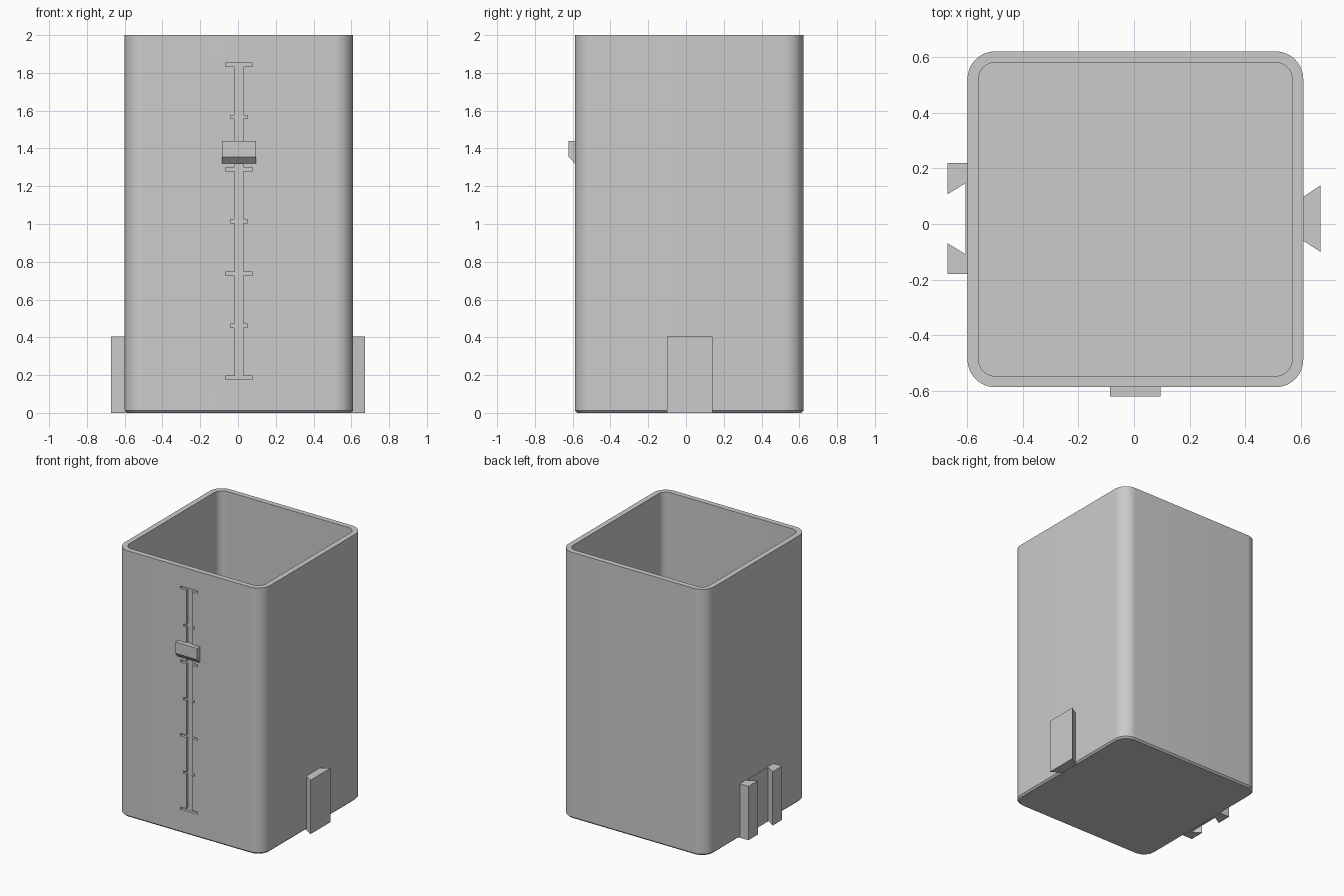
import bpy
import bmesh
from math import cos, sin, pi, radians

if "Cube" in bpy.data.objects:
    bpy.data.objects.remove(bpy.data.objects["Cube"], do_unlink=True)

grey = bpy.data.materials.new("light_grey")
grey.use_nodes = True
colour = (0.6, 0.6, 0.6, 1)
grey.diffuse_color = colour
grey.node_tree.nodes["Principled BSDF"].inputs["Base Color"].default_value = colour

CX, CY, HALF = 0.005, 0.017, 0.605      # centre and half width of the body
FRONT = CY - HALF


def make_object(name, bm):
    bmesh.ops.recalc_face_normals(bm, faces=bm.faces)
    mesh = bpy.data.meshes.new(name)
    bm.to_mesh(mesh)
    bm.free()
    mesh.materials.append(grey)
    obj = bpy.data.objects.new(name, mesh)
    bpy.context.collection.objects.link(obj)
    return obj


def prism(name, outline, to_3d, start, end):
    """Extrude a 2D outline between two depths."""
    bm = bmesh.new()
    a, b = [[bm.verts.new(to_3d(u, v, d)) for u, v in outline] for d in (start, end)]
    bm.faces.new(a)
    bm.faces.new(b)
    for i in range(len(a)):
        bm.faces.new((a[i - 1], a[i], b[i], b[i - 1]))
    return make_object(name, bm)


def rounded_square(half, radius, steps=12):
    pts = []
    for quarter, (sx, sy) in enumerate([(1, 1), (-1, 1), (-1, -1), (1, -1)]):
        for i in range(steps + 1):
            a = (quarter + i / steps) * pi / 2
            pts.append((CX + sx * (half - radius) + radius * cos(a),
                        CY + sy * (half - radius) + radius * sin(a)))
    return pts


# Open container: outer wall with a small bottom chamfer, rim, inner wall, floor
bm = bmesh.new()
sections = [(HALF - 0.012, 0.088, 0), (HALF, 0.1, 0.012), (HALF, 0.1, 2),
            (HALF - 0.04, 0.06, 2), (HALF - 0.04, 0.06, 0.04)]
rings = [[bm.verts.new((x, y, z)) for x, y in rounded_square(h, r)] for h, r, z in sections]
for low, high in zip(rings, rings[1:]):
    for i in range(len(low)):
        bm.faces.new((low[i - 1], low[i], high[i], high[i - 1]))
bm.faces.new(rings[0])
bm.faces.new(rings[-1])
body = make_object("container_body", bm)

# Engraved level scale: a slot with alternating long and short ticks
STEM, TICK = 0.023, 0.009
right_side = []
for i in range(7):
    z = 0.185 + i * 0.2763
    reach = 0.045 if i % 2 else 0.071
    right_side += [(STEM, z - TICK), (reach, z - TICK), (reach, z + TICK), (STEM, z + TICK)]
outline = right_side[1:-1] + [(-x, z) for x, z in reversed(right_side[1:-1])]
cutter = prism("scale_cutter", outline, lambda u, v, d: (CX + u, d, v),
               FRONT - 0.05, FRONT + 0.02)
cut = body.modifiers.new("scale_groove", "BOOLEAN")
cut.operation = "DIFFERENCE"
cut.solver = "EXACT"
cut.object = cutter
bpy.context.view_layer.objects.active = body
body.select_set(True)
bpy.ops.object.modifier_apply(modifier=cut.name)
bpy.data.objects.remove(cutter, do_unlink=True)
bpy.ops.object.shade_smooth_by_angle(angle=radians(30))

# Level pointer with a sloped underside
prism("level_pointer",
      [(FRONT + 0.01, 1.32), (FRONT, 1.32), (FRONT - 0.033, 1.355),
       (FRONT - 0.033, 1.44), (FRONT + 0.01, 1.44)],
      lambda u, v, d: (d, u, v), CX - 0.091, CX + 0.091)

# Dovetail connectors at the foot: tongue on the left, socket on the right
MID = 0.019


def upright(u, v, d):
    return (u, MID + v, d)


prism("dovetail_tongue",
      [(0.6, 0.079), (0.61, 0.079), (0.672, 0.12), (0.672, -0.12), (0.61, -0.079), (0.6, -0.079)],
      upright, 0, 0.405)
half_socket = [(-0.59, 0.2), (-0.672, 0.2), (-0.672, 0.088), (-0.607, 0.128)]
prism("dovetail_socket",
      half_socket + [(x, -y) for x, y in reversed(half_socket)],
      upright, 0, 0.405)
